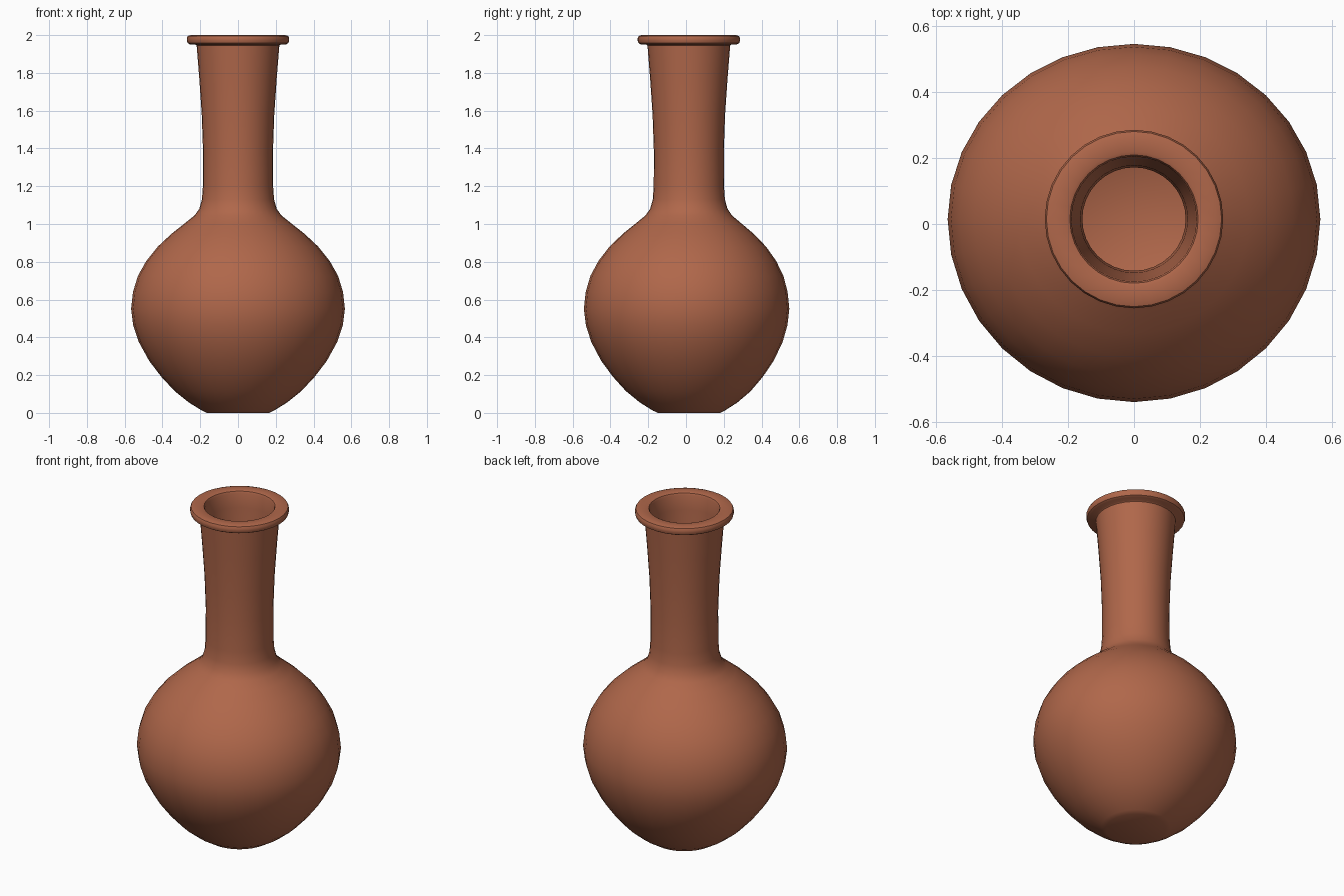
import bpy, bmesh, math

SEG = 32
CY = 0.015  # axis of neck, rim and base sits slightly behind centre

clay = bpy.data.materials.new("terracotta")
clay.diffuse_color = (0.434, 0.136, 0.069, 1)

# Profile as (radius, height): outside from base to rim, then inside back down
outer = [(0.165, 0), (0.19, 0.012), (0.26, 0.055), (0.335, 0.115), (0.405, 0.19),
         (0.47, 0.275), (0.525, 0.375), (0.555, 0.465), (0.566, 0.55), (0.556, 0.64),
         (0.53, 0.725), (0.485, 0.805), (0.425, 0.88), (0.35, 0.95), (0.28, 1.005),
         (0.23, 1.045), (0.205, 1.08), (0.191, 1.13), (0.186, 1.2), (0.185, 1.38),
         (0.192, 1.58), (0.205, 1.77), (0.219, 1.945)]
rim = [(0.225, 1.95), (0.255, 1.951), (0.267, 1.958), (0.271, 1.97), (0.271, 1.984),
       (0.266, 1.995), (0.25, 2.0), (0.205, 2.0), (0.195, 1.996), (0.19, 1.985)]
inner = [(0.187, 1.9), (0.176, 1.77), (0.163, 1.58), (0.157, 1.38), (0.157, 1.16),
         (0.176, 1.07), (0.25, 0.99), (0.4, 0.86), (0.5, 0.72), (0.535, 0.55),
         (0.5, 0.385), (0.385, 0.215), (0.25, 0.085), (0.175, 0.035)]


def point(r, z, a):
    """Turned point; the belly is slightly flattened front and back."""
    k = min(max((r - 0.2) / 0.36, 0), 1) if z < 1.1 else 0
    flat = 0.06 if math.sin(a) > 0 else 0.018
    return (r * math.cos(a), CY + r * math.sin(a) * (1 - flat * k), z)


bm = bmesh.new()
rings = [[bm.verts.new(point(r, z, 2 * math.pi * i / SEG)) for i in range(SEG)]
         for r, z in outer + rim + inner]
for a, b in zip(rings, rings[1:]):
    for i in range(SEG):
        j = (i + 1) % SEG
        bm.faces.new((a[i], a[j], b[j], b[i]))
# Foot and inside floor
bm.faces.new(rings[0][::-1])
bm.faces.new(rings[-1])
bmesh.ops.recalc_face_normals(bm, faces=bm.faces)

mesh = bpy.data.meshes.new("vase")
bm.to_mesh(mesh)
bm.free()
mesh.materials.append(clay)
vase = bpy.data.objects.new("vase", mesh)
bpy.context.collection.objects.link(vase)
bpy.context.view_layer.objects.active = vase
vase.select_set(True)
bpy.ops.object.shade_smooth_by_angle(angle=math.radians(40))
